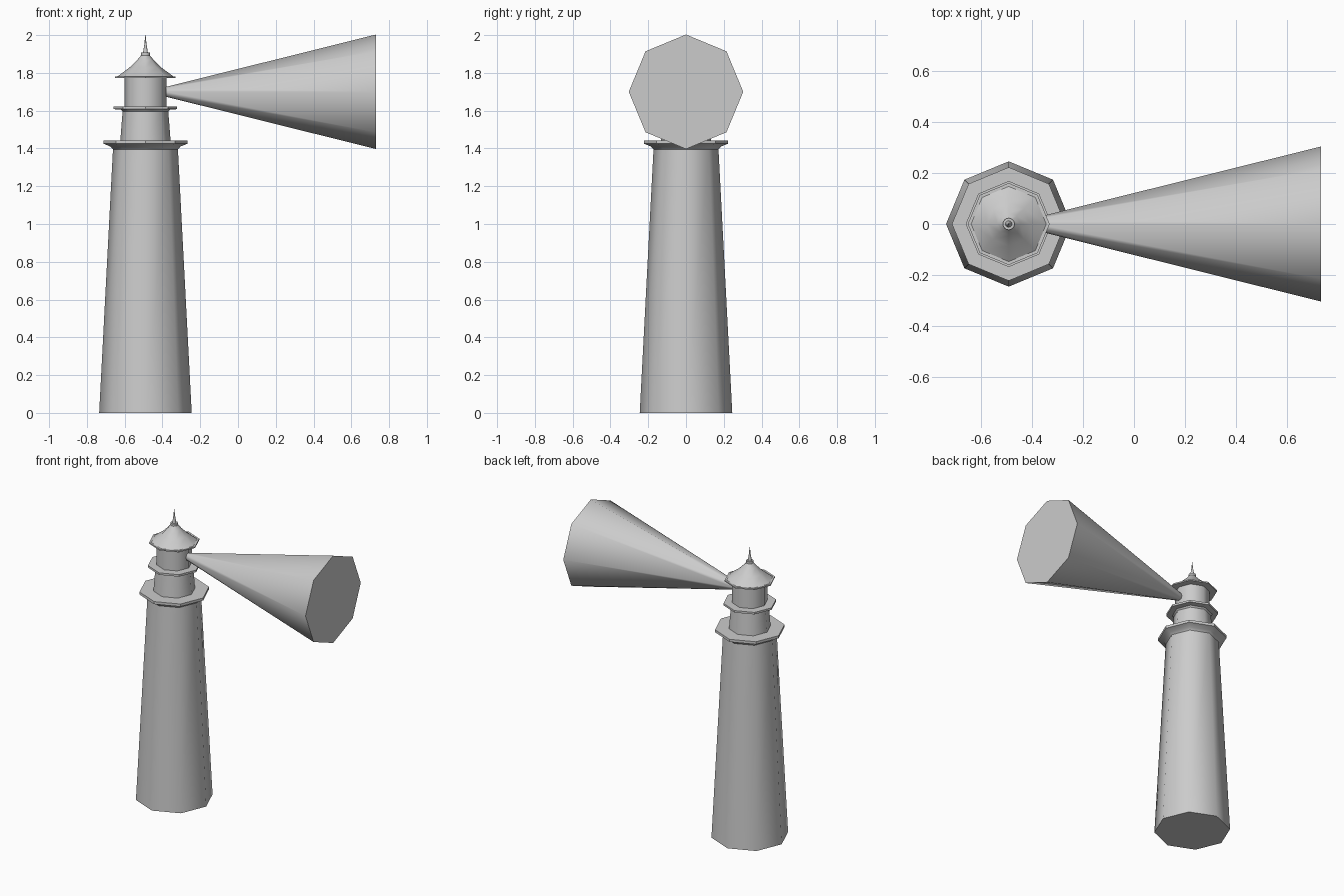
import bpy
import bmesh
from math import cos, sin, tau, radians

cube = bpy.data.objects.get("Cube")
if cube:
    bpy.data.objects.remove(cube, do_unlink=True)

TOWER_X = -0.49
LAMP_Z = 1.70

GREY = (0.6, 0.6, 0.6, 1.0)
stone = bpy.data.materials.new("stone_grey")
stone.use_nodes = True
stone.diffuse_color = GREY
stone.node_tree.nodes["Principled BSDF"].inputs["Base Color"].default_value = GREY


def turned(name, profile, sides=8, location=(TOWER_X, 0, 0), rotation=(0, 0, 0), angle=50):
    """Capped solid of revolution from (radius, height) pairs."""
    bm = bmesh.new()
    rings = [[bm.verts.new((r * cos(tau * i / sides), r * sin(tau * i / sides), z))
              for i in range(sides)] for r, z in profile]
    for low, high in zip(rings, rings[1:]):
        for i in range(sides):
            j = (i + 1) % sides
            bm.faces.new((low[i], low[j], high[j], high[i]))
    bm.faces.new(rings[0][::-1])
    bm.faces.new(rings[-1])
    mesh = bpy.data.meshes.new(name)
    bm.to_mesh(mesh)
    bm.free()
    mesh.materials.append(stone)
    obj = bpy.data.objects.new(name, mesh)
    obj.location = location
    obj.rotation_euler = rotation
    bpy.context.collection.objects.link(obj)
    bpy.ops.object.select_all(action="DESELECT")
    obj.select_set(True)
    bpy.context.view_layer.objects.active = obj
    bpy.ops.object.shade_smooth_by_angle(angle=radians(angle))
    return obj


# Tapered tower and its flared gallery
turned("tower", [(0.245, 0), (0.172, 1.395)])
turned("lower_gallery", [(0.172, 1.395), (0.185, 1.41), (0.222, 1.425), (0.222, 1.443)], angle=40)

# Watch room and its smaller gallery
turned("watch_room", [(0.133, 1.443), (0.121, 1.595)])
turned("upper_gallery", [(0.121, 1.595), (0.13, 1.605), (0.168, 1.608), (0.168, 1.622)], angle=40)

# Lantern room, roof brim and concave roof
turned("lantern_room", [(0.112, 1.622), (0.112, 1.775)])
turned("roof_brim", [(0.16, 1.773), (0.16, 1.782)], angle=40)
turned("roof", [(0.147, 1.782), (0.085, 1.828), (0.045, 1.867), (0.023, 1.893)])

# Round finial
turned("finial_collar", [(0.023, 1.89), (0.023, 1.907)], sides=16)
turned("finial_spire", [(0.013, 1.907), (0.006, 1.95), (0.001, 2.0)], sides=16)

# Light beam widening towards +x
turned("light_beam", [(0.026, 0), (0.303, 1.113)],
       location=(-0.382, 0, LAMP_Z), rotation=(0, radians(90), 0))
